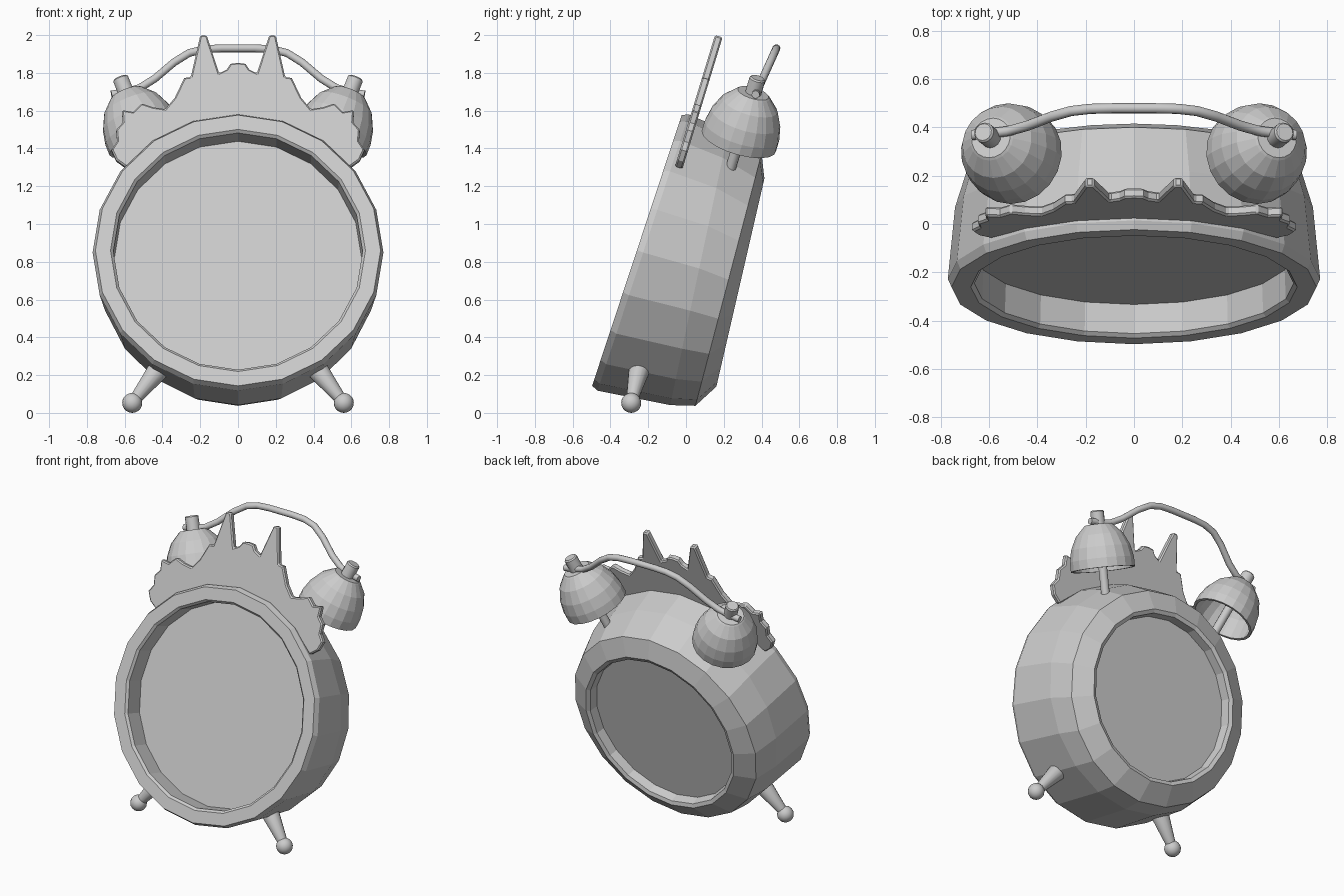
import bpy, bmesh
from math import sin, cos, pi, radians
from mathutils import Vector

if "Cube" in bpy.data.objects:
    bpy.data.objects.remove(bpy.data.objects["Cube"])


def finish(name, bm, smooth=False):
    bmesh.ops.recalc_face_normals(bm, faces=bm.faces)
    me = bpy.data.meshes.new(name)
    bm.to_mesh(me)
    bm.free()
    ob = bpy.data.objects.new(name, me)
    bpy.context.collection.objects.link(ob)
    if smooth:
        bpy.ops.object.select_all(action='DESELECT')
        ob.select_set(True)
        bpy.context.view_layer.objects.active = ob
        bpy.ops.object.shade_smooth_by_angle(angle=radians(40))
    return ob


def loft(name, rings, n, smooth=False, closed=False):
    """Skin rings given as (centre, radius, u axis, v axis)."""
    bm = bmesh.new()
    loops = [[bm.verts.new(c + u * (r * sin(2 * pi * i / n)) + v * (r * cos(2 * pi * i / n)))
              for i in range(n)] for c, r, u, v in rings]
    pairs = list(zip(loops, loops[1:]))
    if closed:
        pairs.append((loops[-1], loops[0]))
    for a, b in pairs:
        for i in range(n):
            j = (i + 1) % n
            bm.faces.new((a[i], a[j], b[j], b[i]))
    if not closed:
        bm.faces.new(loops[0])
        bm.faces.new(loops[-1])
    return finish(name, bm, smooth)


def lathe(name, base, axis, profile, n, smooth=False, closed=False):
    """Turn a (radius, height) profile around an axis from base."""
    axis = Vector(axis).normalized()
    u = axis.cross(Vector((0, 1, 0))).normalized()
    v = axis.cross(u)
    return loft(name, [(Vector(base) + axis * h, r, u, v) for r, h in profile], n, smooth, closed)


def tilted(y, z, r, deg, depth=0):
    t = radians(deg)
    c = Vector((0, y, z)) + Vector((0, cos(t), -sin(t))) * depth
    return c, r, Vector((1, 0, 0)), Vector((0, sin(t), cos(t)))


# Case: recessed dial, front rim, barrel, rear chamfer, recessed back panel
F = (-0.26, 0.86)
B = (0.288, 0.69)
loft("clock_case", [
    tilted(*F, 0.655, 18.3, 0.14),
    tilted(*F, 0.66, 18.3, 0.015),
    tilted(*F, 0.675, 18.3),
    tilted(*F, 0.755, 18.3),
    tilted(*F, 0.77, 18.3, 0.035),
    tilted(0.07, 0.765, 0.74, 12),
    tilted(0.225, 0.705, 0.69, 14.7),
    tilted(*B, 0.565, 13),
    tilted(*B, 0.54, 13, -0.01),
    tilted(*B, 0.53, 13, -0.07),
], 20)

# Crest plate: half outline, mirrored, standing behind the front rim
half = [(0, 1.855), (0.04, 1.85), (0.06, 1.82), (0.10, 1.80), (0.165, 2.0), (0.20, 2.0),
        (0.25, 1.78), (0.285, 1.775), (0.335, 1.67), (0.385, 1.61), (0.45, 1.62),
        (0.51, 1.64), (0.555, 1.595), (0.615, 1.605), (0.61, 1.54), (0.645, 1.50),
        (0.64, 1.44), (0.67, 1.395), (0.645, 1.34), (0.59, 1.30), (0.45, 1.42),
        (0.25, 1.50), (0, 1.53)]
outline = half + [(-x, z) for x, z in half[-2:0:-1]]
bm = bmesh.new()
face = bm.faces.new([bm.verts.new((x, -0.06 + (z - 1.30) * 0.305, z)) for x, z in outline])
out = bmesh.ops.extrude_face_region(bm, geom=[face])
bmesh.ops.translate(bm, vec=(0, 0.04, -0.012),
                    verts=[g for g in out["geom"] if isinstance(g, bmesh.types.BMVert)])
crest = finish("crest_plate", bm)
bev = crest.modifiers.new("edge", 'BEVEL')
bev.width = 0.008
bev.segments = 1
bev.limit_method = 'ANGLE'
bev.angle_limit = radians(60)

for side, s in (("left", -1), ("right", 1)):
    # Hollow bell with its post and knob
    base, axis = (0.49 * s, 0.28, 1.44), (0.4 * s, 0.3, 1)
    lathe("bell_" + side, base, axis,
          [(0.02, 0.265), (0.08, 0.26), (0.135, 0.20), (0.17, 0.13), (0.185, 0.06), (0.188, 0.0),
           (0.205, 0.0), (0.205, 0.06), (0.19, 0.135), (0.153, 0.215), (0.095, 0.275),
           (0.085, 0.283), (0.02, 0.283)], 20, closed=True)
    lathe("bell_post_" + side, base, axis, [(0.028, -0.28), (0.028, 0.30)], 12, True)
    lathe("bell_knob_" + side, base, axis,
          [(0.043, 0.275), (0.043, 0.365), (0.036, 0.373)], 14, True)
    # Tapered leg with ball foot
    foot = Vector((0.56 * s, -0.29, 0.053))
    top = Vector((0.38 * s, -0.235, 0.28))
    lathe("leg_" + side, foot, top - foot, [(0.03, 0.02), (0.06, 0.25), (0.05, 0.29)], 16, True)
    bm = bmesh.new()
    bmesh.ops.create_uvsphere(bm, u_segments=16, v_segments=10, radius=0.053)
    bmesh.ops.translate(bm, vec=foot, verts=bm.verts)
    finish("foot_" + side, bm, True)

# Carrying handle: swept tube arching between the two knobs
pts = [(0.67, 1.685), (0.59, 1.70), (0.52, 1.72), (0.44, 1.77), (0.34, 1.855),
       (0.26, 1.905), (0.18, 1.925), (0.09, 1.93)]
path = [Vector((x, 0.375 + (z - 1.70) * 0.45, z))
        for x, z in [(-x, z) for x, z in pts] + pts[::-1]]
rings = []
normal = Vector((0, 1, -0.45)).normalized()
for i, p in enumerate(path):
    d = (path[min(i + 1, len(path) - 1)] - path[max(i - 1, 0)]).normalized()
    u = normal - d * normal.dot(d)
    u.normalize()
    rings.append((p, 0.021, u, d.cross(u)))
loft("handle", rings, 12, True)
